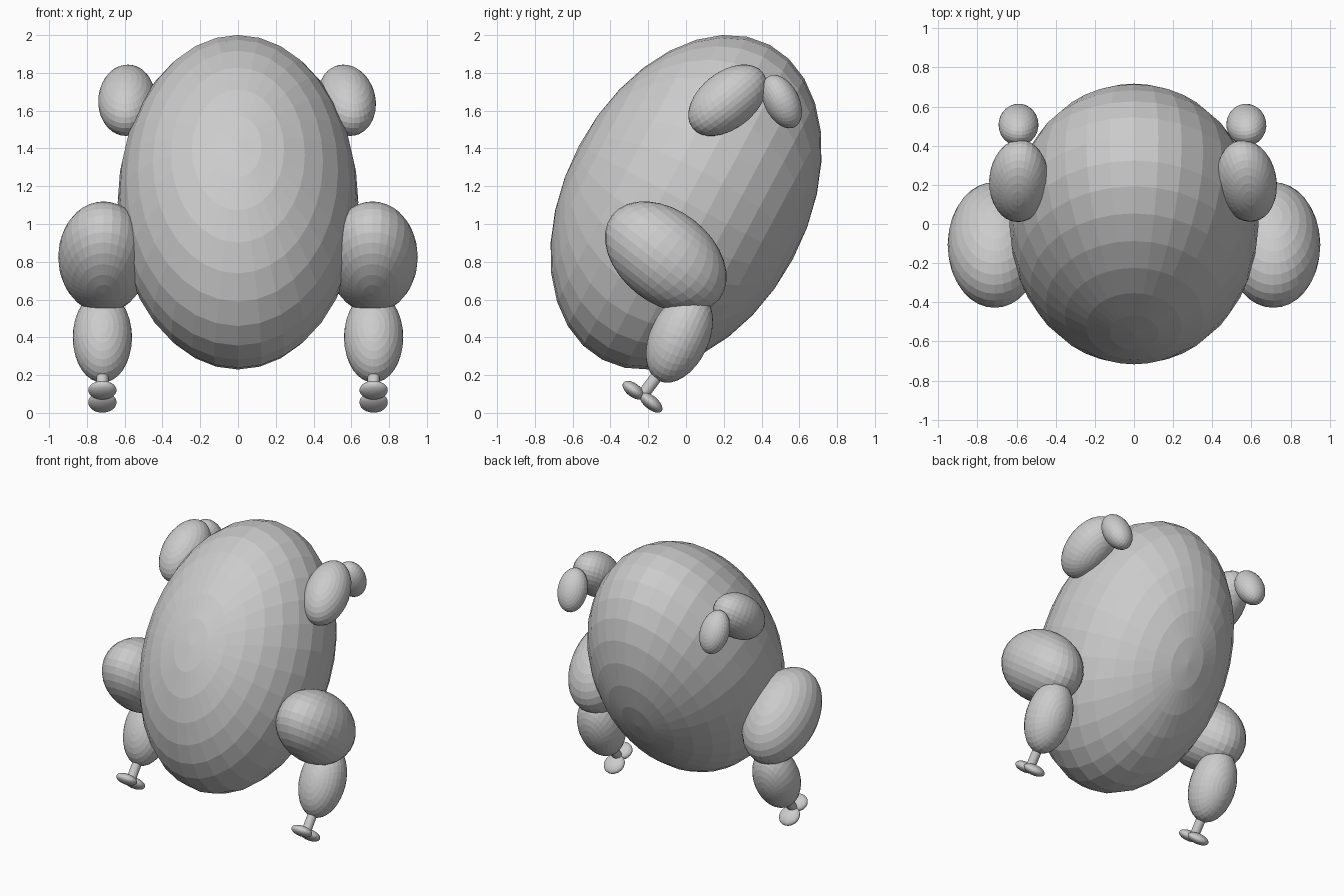
import bpy
from math import radians
from mathutils import Euler, Matrix, Vector

default = bpy.data.objects.get("Cube")
if default:
    bpy.data.objects.remove(default, do_unlink=True)

grey = bpy.data.materials.new("plain grey")
grey.use_nodes = True
grey.diffuse_color = (0.6, 0.6, 0.6, 1)
grey.node_tree.nodes["Principled BSDF"].inputs["Base Color"].default_value = (0.6, 0.6, 0.6, 1)


def ellipsoid(name, center, radii, pitch, yaw=0):
    """Flat-shaded sphere, scaled, then pitched about x and yawed about z."""
    bpy.ops.mesh.primitive_uv_sphere_add(segments=32, ring_count=16, radius=1)
    ob = bpy.context.object
    ob.name = name
    ob.location = center
    ob.scale = radii
    ob.rotation_euler = Euler((radians(pitch), 0, radians(yaw)))
    ob.data.materials.append(grey)
    return ob


def rod(name, start, end, radius):
    """Cylinder between two points."""
    a, b = Vector(start), Vector(end)
    bpy.ops.mesh.primitive_cylinder_add(vertices=32, radius=radius, depth=(b - a).length)
    ob = bpy.context.object
    ob.name = name
    ob.location = (a + b) / 2
    ob.rotation_euler = (b - a).to_track_quat("Z", "Y").to_euler()
    ob.data.materials.append(grey)
    return ob


# Egg-shaped body leaning back
ellipsoid("body", (0, 0, 1.115), (0.637, 0.944, 0.641), 62)

for side, s in (("left", 1), ("right", -1)):
    # Legs
    ellipsoid(side + "_thigh", (s * 0.712, -0.107, 0.825), (0.24, 0.361, 0.246), -38)
    ellipsoid(side + "_shin", (s * 0.718, -0.035, 0.4), (0.157, 0.255, 0.156), 65)
    # Ankle and two flat toes
    rod(side + "_ankle", (s * 0.718, -0.12, 0.24), (s * 0.718, -0.225, 0.1), 0.032)
    ellipsoid(side + "_front_toe", (s * 0.718, -0.278, 0.12), (0.075, 0.067, 0.036), -37)
    ellipsoid(side + "_rear_toe", (s * 0.718, -0.186, 0.056), (0.075, 0.074, 0.036), -40)

# Arms, the left one turned inward a little more
for side, x, yaw in (("left", 0.576, 11), ("right", -0.588, -3)):
    ellipsoid(side + "_arm", (x, 0.22, 1.655), (0.152, 0.24, 0.15), 38, yaw)
    ellipsoid(side + "_hand", (x - 0.002, 0.507, 1.648), (0.102, 0.152, 0.092), 117, yaw)
